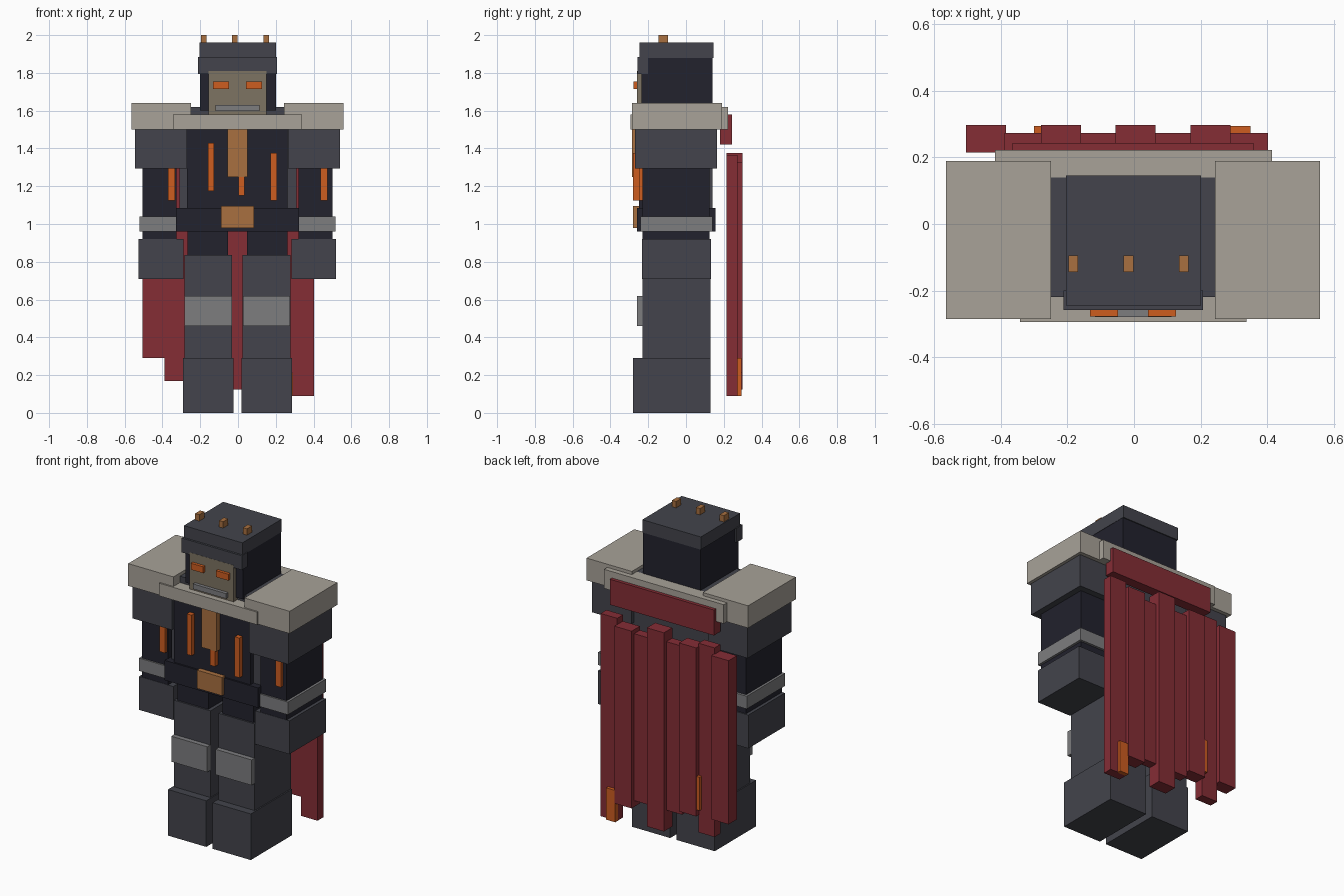
import bpy
import bmesh


def lin(c):
    c /= 255
    return c / 12.92 if c <= 0.04045 else ((c + 0.055) / 1.055) ** 2.4


def material(name, r, g, b):
    m = bpy.data.materials.new(name)
    m.diffuse_color = (lin(r), lin(g), lin(b), 1)
    return m


DARK = material("near_black", 34, 34, 45)
SLATE = material("slate_grey", 67, 68, 76)
BONE = material("bone", 168, 162, 152)
STEEL = material("steel_grey", 125, 125, 127)
FACE = material("dull_khaki", 125, 115, 98)
BRONZE = material("bronze", 168, 112, 64)
EMBER = material("ember_orange", 205, 93, 32)
RED = material("cape_red", 133, 45, 53)


def box(name, mat, x, y, z):
    """Axis-aligned block from its x, y and z ranges."""
    bm = bmesh.new()
    bmesh.ops.create_cube(bm, size=1)
    for v in bm.verts:
        v.co = [r[0] if c < 0 else r[1] for c, r in zip(v.co, (x, y, z))]
    mesh = bpy.data.meshes.new(name)
    bm.to_mesh(mesh)
    bm.free()
    mesh.materials.append(mat)
    ob = bpy.data.objects.new(name, mesh)
    bpy.context.collection.objects.link(ob)
    return ob


def pair(name, mat, x, y, z):
    """The same block on both sides, about the body's centre line."""
    c = -0.003
    box(name + "_right", mat, (c + x[0], c + x[1]), y, z)
    box(name + "_left", mat, (c - x[1], c - x[0]), y, z)


# Legs
pair("boot", SLATE, (0.022, 0.288), (-0.28, 0.13), (0, 0.29))
pair("shin", SLATE, (0.028, 0.28), (-0.23, 0.13), (0.29, 0.835))
pair("knee_plate", STEEL, (0.029, 0.279), (-0.26, -0.2), (0.46, 0.62))
pair("thigh", DARK, (0.05, 0.265), (-0.22, 0.125), (0.835, 0.97))

# Torso
box("body", SLATE, (-0.31, 0.31), (-0.22, 0.14), (1.0, 1.62))
box("chest", DARK, (-0.27, 0.262), (-0.25, -0.2), (1.08, 1.55))
box("belt", DARK, (-0.328, 0.322), (-0.26, 0.157), (0.96, 1.085))
box("buckle", BRONZE, (-0.09, 0.085), (-0.28, -0.25), (0.98, 1.095))
box("chest_strip", BRONZE, (-0.055, 0.05), (-0.285, -0.24), (1.25, 1.52))
for i, (x0, z0, z1) in enumerate([(-0.16, 1.175, 1.43), (0.002, 1.15, 1.3), (0.173, 1.125, 1.375)]):
    box(f"chest_ember_{i}", EMBER, (x0, x0 + 0.033), (-0.28, -0.24), (z0, z1))

# Arms and shoulders
pair("arm", DARK, (0.322, 0.503), (-0.23, 0.125), (0.9, 1.32))
pair("bracer", STEEL, (0.322, 0.518), (-0.24, 0.14), (0.96, 1.04))
pair("glove", SLATE, (0.285, 0.523), (-0.232, 0.132), (0.71, 0.92))
pair("shoulder", SLATE, (0.267, 0.542), (-0.27, 0.165), (1.295, 1.51))
pair("pauldron", BONE, (0.247, 0.562), (-0.285, 0.19), (1.5, 1.64))
for x0 in (-0.37, 0.436):
    box("arm_ember", EMBER, (x0, x0 + 0.037), (-0.25, -0.22), (1.125, 1.295))
box("front_collar", BONE, (-0.343, 0.338), (-0.295, -0.2), (1.5, 1.58))
box("back_collar", BONE, (-0.418, 0.415), (0.135, 0.222), (1.5, 1.62))

# Head
box("head", DARK, (-0.2, 0.2), (-0.236, 0.14), (1.6, 1.89))
box("cap", SLATE, (-0.205, 0.202), (-0.245, 0.146), (1.88, 1.96))
box("brow", SLATE, (-0.212, 0.207), (-0.258, -0.2), (1.795, 1.885))
box("face", FACE, (-0.155, 0.15), (-0.259, -0.22), (1.58, 1.81))
box("mouth", STEEL, (-0.118, 0.113), (-0.28, -0.25), (1.598, 1.63))
pair("eye", EMBER, (0.045, 0.13), (-0.278, -0.25), (1.715, 1.755))
for x0 in (-0.197, -0.031, 0.135):
    box("cap_stud", BRONZE, (x0, x0 + 0.029), (-0.145, -0.095), (1.95, 2.0))

# Cape: top bar, then hanging strips (x from, x to, bottom, top), alternately deeper
box("cape_bar", RED, (-0.365, 0.36), (0.18, 0.243), (1.42, 1.58))
strips = [(0.288, 0.403, 0.09, 1.365), (0.17, 0.29, 0.21, 1.325), (0.062, 0.172, 0.25, 1.3),
          (-0.055, 0.064, 0.125, 1.375), (-0.164, -0.053, 0.25, 1.31), (-0.28, -0.16, 0.28, 1.34),
          (-0.39, -0.278, 0.17, 1.36), (-0.505, -0.385, 0.29, 1.32)]
for i, (x0, x1, z0, z1) in enumerate(strips):
    box(f"cape_strip_{i}", RED, (x0, x1), (0.215, 0.298 if i % 2 else 0.273), (z0, z1))
box("cape_ember_right", EMBER, (0.287, 0.35), (0.268, 0.294), (0.09, 0.29))
box("cape_ember_left", EMBER, (-0.3, -0.24), (0.268, 0.294), (0.32, 0.53))
